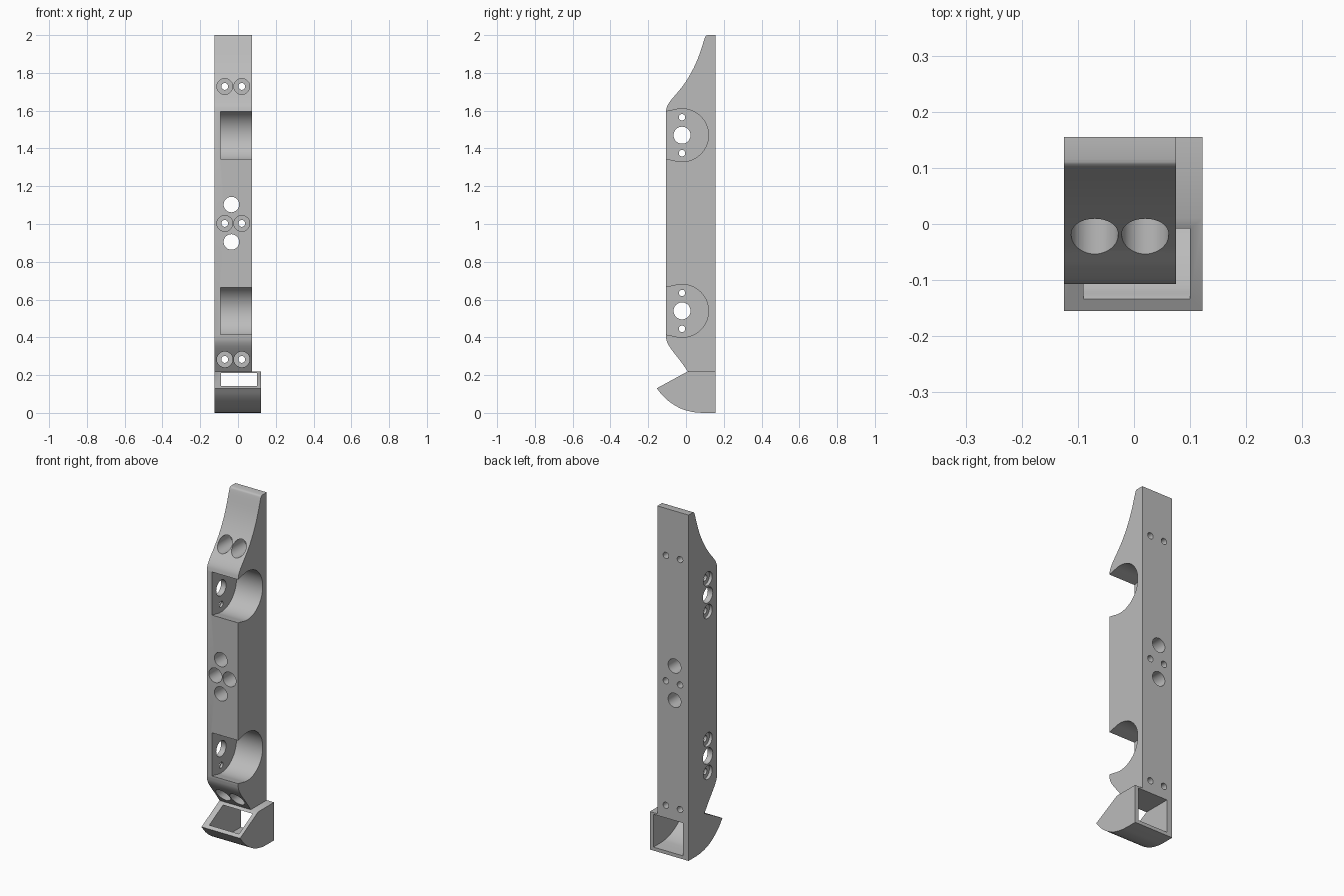
import bpy, bmesh, math
from mathutils import Matrix, Vector

cube = bpy.data.objects.get("Cube")
if cube:
    bpy.data.objects.remove(cube, do_unlink=True)

grey = bpy.data.materials.new("plain grey")
grey.use_nodes = True
colour = (0.5, 0.5, 0.5, 1)
grey.diffuse_color = colour
grey.node_tree.nodes["Principled BSDF"].inputs["Base Color"].default_value = colour


def make_object(name, bm):
    bmesh.ops.recalc_face_normals(bm, faces=bm.faces)
    mesh = bpy.data.meshes.new(name)
    bm.to_mesh(mesh)
    bm.free()
    mesh.materials.append(grey)
    obj = bpy.data.objects.new(name, mesh)
    bpy.context.collection.objects.link(obj)
    return obj


def extrude(name, profile, x0, x1):
    """Side profile (y, z) swept across x."""
    bm = bmesh.new()
    face = bm.faces.new([bm.verts.new((x0, y, z)) for y, z in profile])
    out = bmesh.ops.extrude_face_region(bm, geom=[face])
    verts = [v for v in out["geom"] if isinstance(v, bmesh.types.BMVert)]
    bmesh.ops.translate(bm, verts=verts, vec=(x1 - x0, 0, 0))
    return make_object(name, bm)


def drill(axis, radius, start, end, segments=40):
    """Cylinder cutter running between two points along x or y."""
    a, b = Vector(start), Vector(end)
    turn = Matrix.Rotation(math.pi / 2, 4, "Y" if axis == "x" else "X")
    bm = bmesh.new()
    bmesh.ops.create_cone(bm, cap_ends=True, segments=segments, radius1=radius,
                          radius2=radius, depth=(b - a).length,
                          matrix=Matrix.Translation((a + b) / 2) @ turn)
    return make_object("drill_cutter", bm)


def cut(obj, cutter):
    """Subtract the cutter and discard it."""
    mod = obj.modifiers.new("cut", "BOOLEAN")
    mod.operation, mod.solver, mod.object = "DIFFERENCE", "EXACT", cutter
    bpy.context.view_layer.update()
    graph = bpy.context.evaluated_depsgraph_get()
    mesh = bpy.data.meshes.new_from_object(obj.evaluated_get(graph))
    obj.modifiers.clear()
    obj.data = mesh
    bpy.data.objects.remove(cutter, do_unlink=True)


def smooth(points, steps=5):
    """Catmull-Rom curve through the points."""
    p = [Vector(q) for q in points]
    p = [2 * p[0] - p[1]] + p + [2 * p[-1] - p[-2]]
    out = []
    for a, b, c, d in zip(p, p[1:], p[2:], p[3:]):
        for i in range(steps):
            t = i / steps
            out.append(0.5 * (2 * b + (c - a) * t + (2 * a - 5 * b + 4 * c - d) * t ** 2
                              + (3 * b - a - 3 * c + d) * t ** 3))
    return [tuple(q) for q in out + [p[-2]]]


LEFT, RIGHT, BACK, FRONT = -0.125, 0.075, 0.155, -0.107

# Tall body with its tapered ends
lower = smooth([(0.01, 0.22), (-0.03, 0.275), (-0.08, 0.34), (-0.1, 0.375), (FRONT, 0.405)])
upper = smooth([(FRONT, 1.595), (-0.099, 1.625), (-0.08, 1.655), (-0.04, 1.702), (0, 1.755),
                (0.04, 1.825), (0.07, 1.895), (0.098, 1.98), (0.106, 1.996), (0.115, 2)])
body = extrude("body", [(BACK, 0.22)] + lower + upper + [(BACK, 2)], LEFT, RIGHT)

# Round motor pockets open to the front and one side, with holes in the thin wall
WALL, PY, PR = -0.093, -0.021, 0.14
for z in (0.54, 1.47):
    arc = [(PY + PR * math.cos(a), z + PR * math.sin(a))
           for a in (math.radians(-105 + 210 * i / 56) for i in range(57))]
    lip = [(-0.14, z + 0.118), (-0.14, z - 0.118)]
    cut(body, extrude("pocket_cutter", arc + lip, WALL, RIGHT + 0.1))
    cut(body, drill("x", 0.045, (LEFT - 0.05, PY, z), (WALL + 0.05, PY, z)))
    for dz in (-0.095, 0.095):
        cut(body, drill("x", 0.017, (LEFT - 0.05, PY, z + dz), (WALL + 0.02, PY, z + dz)))
        cut(body, drill("x", 0.04, (LEFT - 0.05, PY, z + dz), (LEFT + 0.018, PY, z + dz)))

# Counterbored screw holes in pairs
for z in (0.283, 1.003, 1.728):
    for x in (-0.07, 0.02):
        cut(body, drill("y", 0.042, (x, -0.2, z), (x, 0.09, z)))
        cut(body, drill("y", 0.018, (x, 0, z), (x, 0.2, z)))

# Two cable holes straight through the middle
for z in (0.905, 1.103):
    cut(body, drill("y", 0.041, (-0.035, -0.2, z), (-0.035, 0.2, z)))

# Hollow scoop at the foot
keel = smooth([(-0.155, 0.13), (-0.12, 0.088), (-0.075, 0.05), (-0.02, 0.02), (0.04, 0.004), (0.09, 0)])
scoop = extrude("scoop", [(BACK, 0), (BACK, 0.22), (0.01, 0.22)] + keel, LEFT, 0.122)
floor = smooth([(-0.145, 0.153), (-0.13, 0.137), (-0.11, 0.11), (-0.065, 0.07), (-0.015, 0.041),
                (0.04, 0.024), (0.09, 0.02)])
duct = [(0.2, 0.02), (0.2, 0.21), (-0.145, 0.21)] + floor
cut(scoop, extrude("duct_cutter", duct, -0.09, 0.1))

# Smooth curves, crisp edges
bpy.ops.object.select_all(action="DESELECT")
for obj in (body, scoop):
    obj.select_set(True)
bpy.context.view_layer.objects.active = body
bpy.ops.object.shade_smooth_by_angle(angle=math.radians(30))
